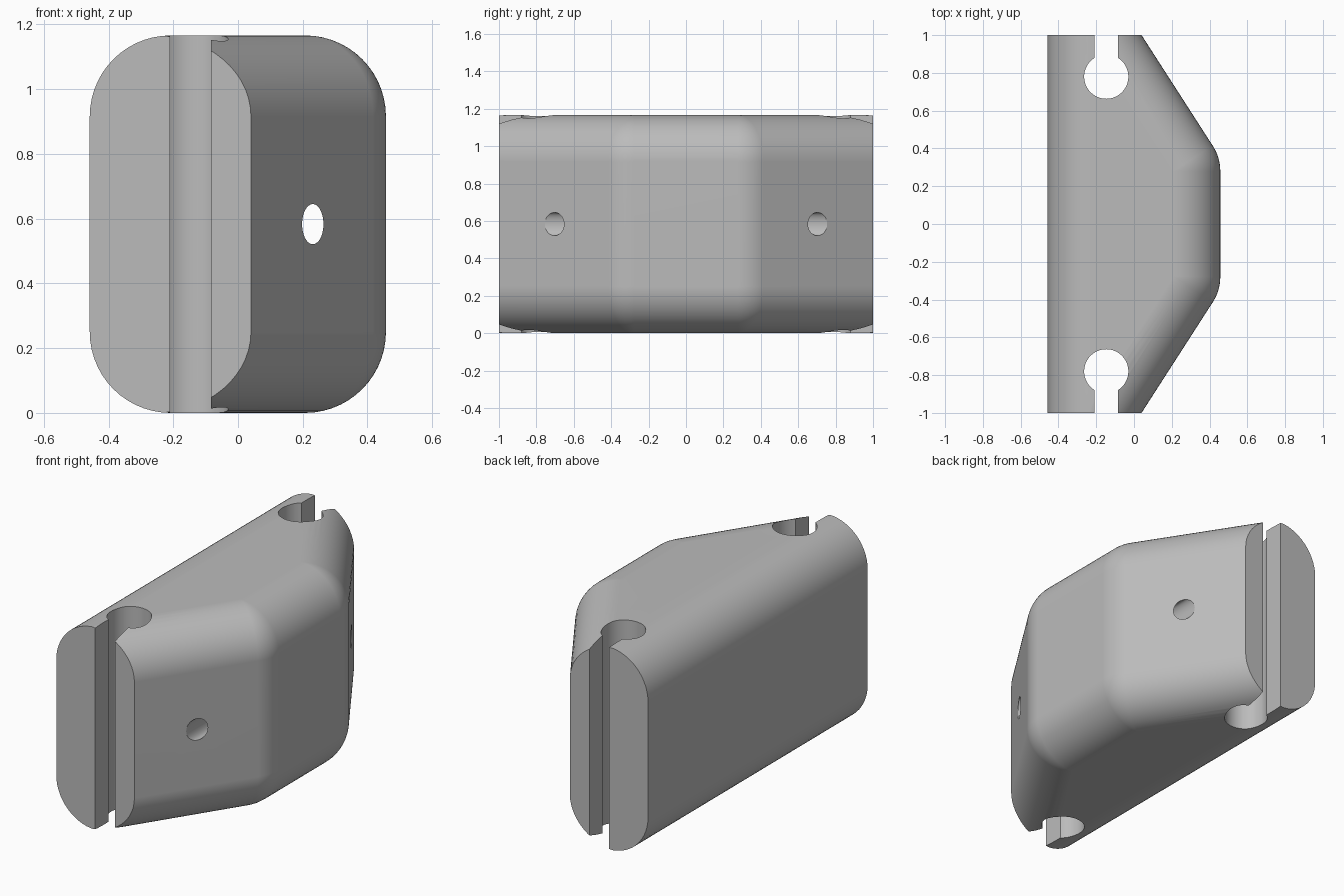
import bpy, bmesh
from math import sin, cos, tan, pi, radians, atan2, sqrt

cube = bpy.data.objects.get("Cube")
if cube:
    bpy.data.objects.remove(cube)

HEIGHT, BACK, FACE, TIP = 1.166, -0.458, 0.457, 0.04
RADIUS = 0.25                    # fillet radius of all long edges
CORNER = 0.352                   # y where the sloped faces meet the flat one
SLOPE = atan2(FACE - TIP, 1 - CORNER)
STEPS, ARC = 14, 8

grey = bpy.data.materials.new("plain grey")
grey.use_nodes = True
colour = (0.5, 0.5, 0.5, 1)
grey.diffuse_color = colour
grey.node_tree.nodes["Principled BSDF"].inputs["Base Color"].default_value = colour


def loft(name, loops):
    """Skin a stack of matching closed loops and cap both ends."""
    bm = bmesh.new()
    rings = [[bm.verts.new(p) for p in loop] for loop in loops]
    n = len(rings[0])
    for low, high in zip(rings, rings[1:]):
        for i in range(n):
            j = (i + 1) % n
            bm.faces.new((low[i], low[j], high[j], high[i]))
    bm.faces.new(rings[0][::-1])
    bm.faces.new(rings[-1])
    bmesh.ops.remove_doubles(bm, verts=bm.verts, dist=1e-5)
    bm.normal_update()
    bmesh.ops.recalc_face_normals(bm, faces=bm.faces)
    bm.normal_update()
    # Merge the strips of each flat end into one face
    for side in (-1, 1):
        flat = [f for f in bm.faces if f.normal.y * side > 0.9999]
        if len(flat) > 1:
            bmesh.ops.dissolve_faces(bm, faces=flat)
    mesh = bpy.data.meshes.new(name)
    bm.to_mesh(mesh)
    bm.free()
    mesh.materials.append(grey)
    obj = bpy.data.objects.new(name, mesh)
    bpy.context.collection.objects.link(obj)
    return obj


def outline(inset, z):
    """Body outline, inset everywhere except at the two flat ends."""
    cx, cy = FACE - RADIUS, CORNER - RADIUS * tan(SLOPE / 2)
    r = RADIUS - inset
    half = [(cx + r * cos(a), cy + r * sin(a))
            for a in (SLOPE * i / ARC for i in range(ARC + 1))]
    # Near the top and bottom the two fillets meet before the flat end
    back, tip = BACK + inset, TIP - inset / cos(SLOPE)
    end = 1 - max(0, back - tip) / tan(SLOPE)
    half += [(max(back, tip), end), (back, end)]
    points = [(x, -y) for x, y in reversed(half)] + half
    return [(x, y, z) for x, y in points]


# Wedge-shaped body with rounded long edges
angles = [pi / 2 * i / STEPS for i in range(STEPS + 1)]
bottom = [(RADIUS * (1 - cos(a)), RADIUS * (1 - sin(a))) for a in reversed(angles)]
layers = bottom + [(d, HEIGHT - z) for d, z in reversed(bottom)]
body = loft("wedge_body", [outline(d, z) for d, z in layers])

# Keyhole slots at both ends
SLOT_X, SLOT_HALF, BORE, BORE_Y = -0.147, 0.063, 0.117, 0.78
cutters = []
for side, label in ((-1, "front"), (1, "back")):
    start = atan2(sqrt(BORE ** 2 - SLOT_HALF ** 2), SLOT_HALF)
    sweep = pi + 2 * start
    shape = [(SLOT_X - SLOT_HALF, 1.1)]
    for i in range(49):
        a = pi - start + sweep * i / 48
        shape.append((SLOT_X + BORE * cos(a), BORE_Y + BORE * sin(a)))
    shape.append((SLOT_X + SLOT_HALF, 1.1))
    cutters.append(loft(label + "_keyhole_cutter",
                        [[(x, side * y, z) for x, y in shape] for z in (-0.1, HEIGHT + 0.1)]))

# Channel running lengthwise between the sloped faces
cutters.append(loft("channel_cutter", [
    [(0.231 + 0.033 * cos(a), y, HEIGHT / 2 + 0.062 * sin(a))
     for a in (2 * pi * i / 40 for i in range(40))] for y in (-1.1, 1.1)]))

bpy.ops.object.select_all(action="DESELECT")
body.select_set(True)
bpy.context.view_layer.objects.active = body
for cutter in cutters:
    cutter.hide_render = True
    cut = body.modifiers.new("cut", "BOOLEAN")
    cut.operation, cut.solver, cut.object = "DIFFERENCE", "EXACT", cutter
    bpy.ops.object.modifier_apply(modifier=cut.name)
    bpy.data.objects.remove(cutter)

bpy.ops.object.shade_smooth_by_angle(angle=radians(25))
weighted = body.modifiers.new("even shading", "WEIGHTED_NORMAL")
weighted.keep_sharp = True
